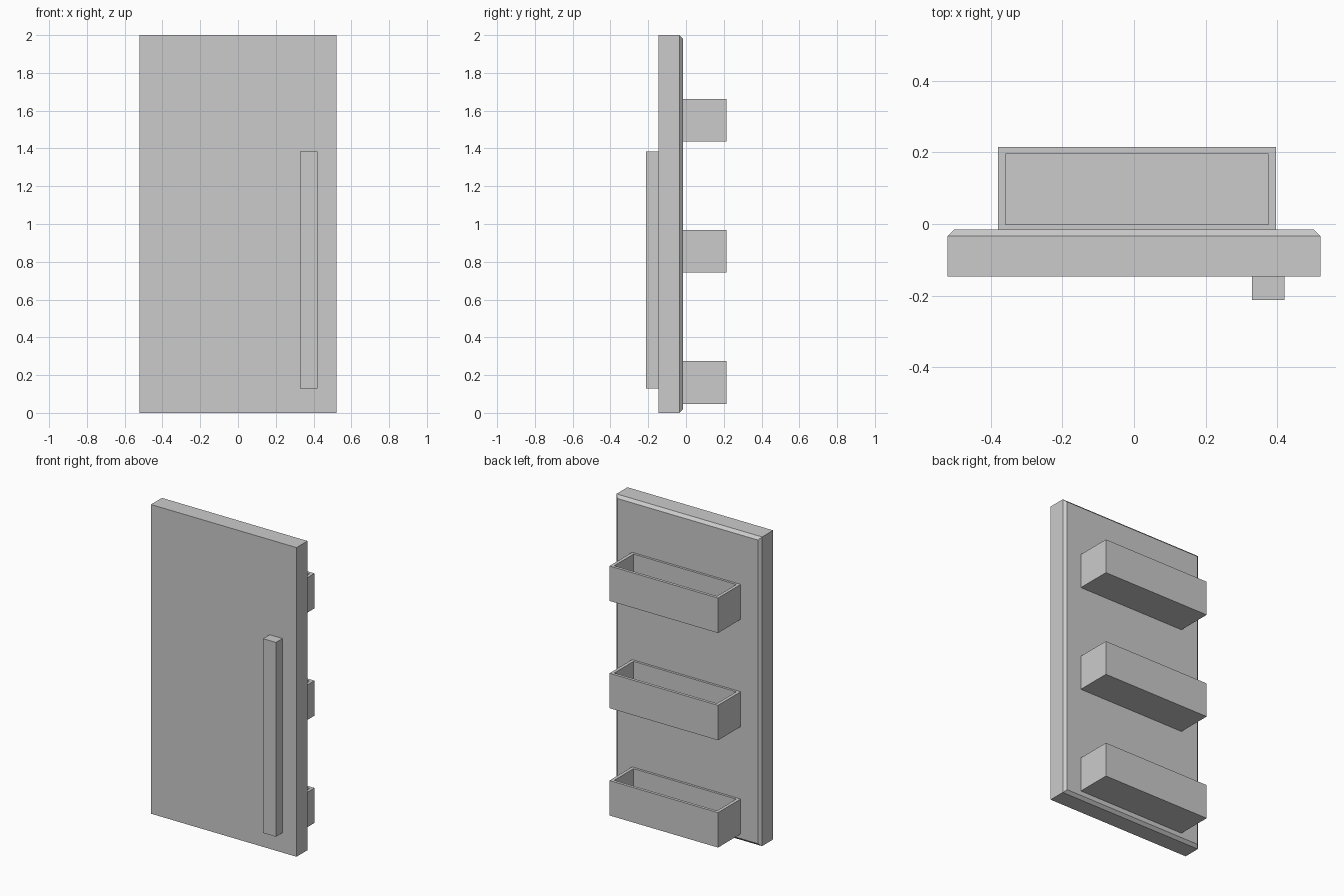
import bpy
import bmesh

if "Cube" in bpy.data.objects:
    bpy.data.objects.remove(bpy.data.objects["Cube"])

DOOR_BACK = -0.016


def cube(bm, lo, hi):
    """Add an axis-aligned box between two corners."""
    verts = bmesh.ops.create_cube(bm, size=1)["verts"]
    for v in verts:
        v.co = [(a + b) / 2 + c * (b - a) for a, b, c in zip(lo, hi, v.co)]
    return verts


def finish(name, bm):
    bmesh.ops.recalc_face_normals(bm, faces=bm.faces)
    mesh = bpy.data.meshes.new(name)
    bm.to_mesh(mesh)
    bm.free()
    obj = bpy.data.objects.new(name, mesh)
    bpy.context.collection.objects.link(obj)
    return obj


def inner_face(bm, axis):
    return max(bm.faces, key=lambda f: f.calc_center_median()[axis])


# Door slab with a chamfered rim around its inner face
bm = bmesh.new()
cube(bm, (-0.521, -0.146, 0), (0.521, DOOR_BACK, 2))
bmesh.ops.bevel(bm, geom=list(inner_face(bm, 1).edges), offset=0.018,
                segments=1, affect='EDGES')
finish("door_panel", bm)

# Long vertical handle on the front
bm = bmesh.new()
cube(bm, (0.329, -0.213, 0.128), (0.42, -0.146, 1.385))
finish("door_handle", bm)


# Open-topped storage bins on the inner face
def bin_box(name, z, height=0.226, floor=0.02):
    bm = bmesh.new()
    cube(bm, (-0.38, DOOR_BACK, z), (0.397, 0.215, z + height))
    top = inner_face(bm, 2)
    bmesh.ops.inset_region(bm, faces=[top], thickness=0.01)
    # Fit the rim opening, then push it down to form the cavity
    for v in top.verts:
        v.co.x = -0.359 if v.co.x < 0 else 0.376
        v.co.y = -0.001 if v.co.y < 0.1 else 0.196
    cavity = bmesh.ops.extrude_discrete_faces(bm, faces=[top])["faces"][0]
    for v in cavity.verts:
        v.co.z = z + floor
    finish(name, bm)


for i, label in enumerate(("lower", "middle", "upper")):
    bin_box(label + "_door_bin", 0.048 + i * 0.694)
